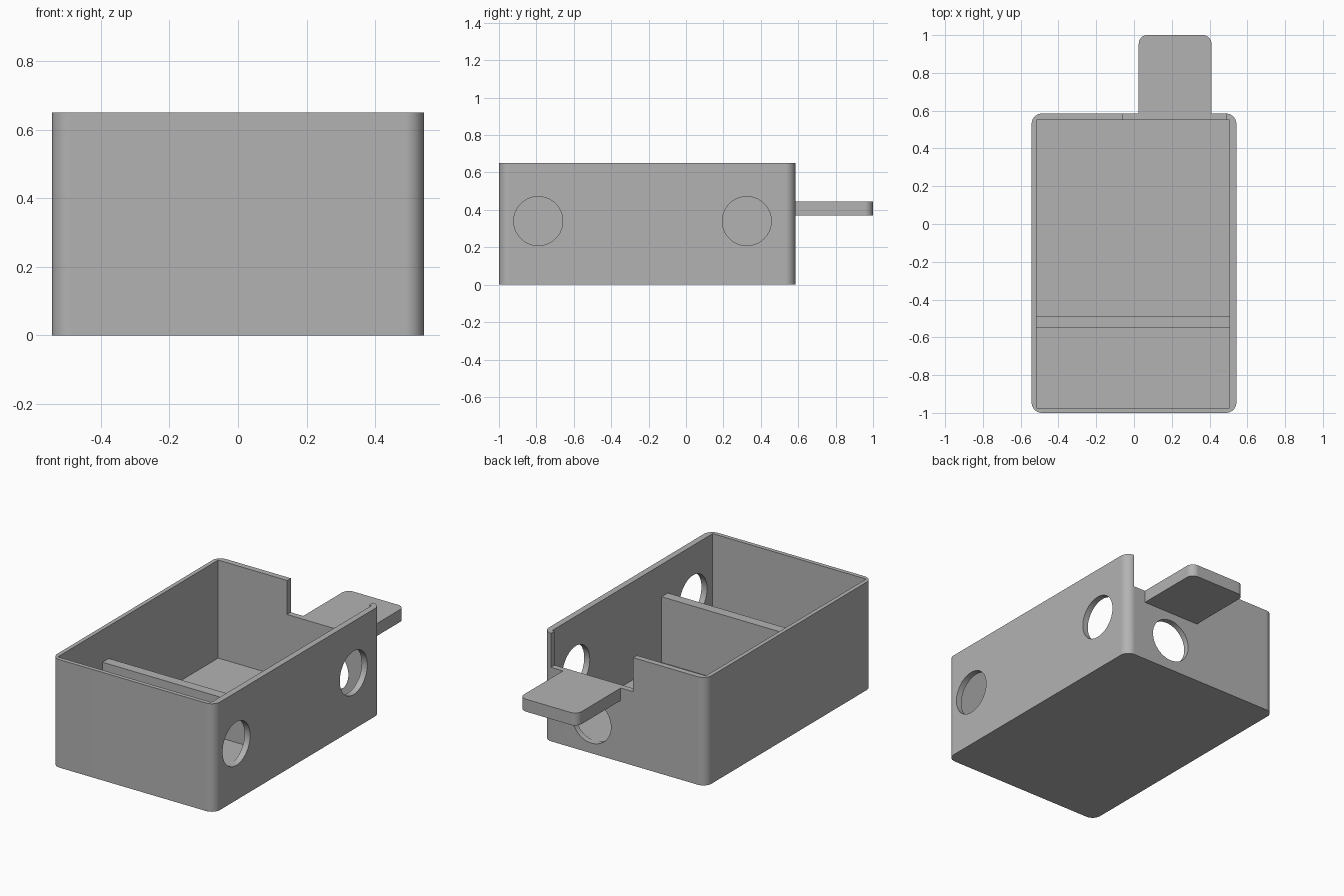
import bpy
import bmesh
import math
from mathutils import Matrix, Vector

if "Cube" in bpy.data.objects:
    bpy.data.objects.remove(bpy.data.objects["Cube"], do_unlink=True)

grey = bpy.data.materials.new("plain_grey")
grey.use_nodes = True
grey.diffuse_color = (0.45, 0.45, 0.45, 1)
grey.node_tree.nodes["Principled BSDF"].inputs["Base Color"].default_value = (0.45, 0.45, 0.45, 1)


def add_object(name, bm):
    bmesh.ops.recalc_face_normals(bm, faces=bm.faces)
    mesh = bpy.data.meshes.new(name)
    bm.to_mesh(mesh)
    bm.free()
    mesh.materials.append(grey)
    obj = bpy.data.objects.new(name, mesh)
    bpy.context.collection.objects.link(obj)
    return obj


def block(name, low, high, radius=0, rounded=lambda edge: True):
    """Box between two corners; chosen upright edges are rounded."""
    low, high = Vector(low), Vector(high)
    bm = bmesh.new()
    bmesh.ops.create_cube(bm, size=1)
    bmesh.ops.scale(bm, vec=high - low, verts=bm.verts)
    bmesh.ops.translate(bm, vec=(low + high) / 2, verts=bm.verts)
    if radius:
        upright = [e for e in bm.edges
                   if abs(e.verts[0].co.z - e.verts[1].co.z) > 0.01 and rounded(e)]
        bmesh.ops.bevel(bm, geom=upright, offset=radius, segments=10,
                        profile=0.5, affect='EDGES')
    return add_object(name, bm)


def rod(name, centre, radius, axis):
    """Short cylinder along the x or y axis."""
    turn = Matrix.Rotation(math.pi / 2, 4, 'Y' if axis == 'x' else 'X')
    bm = bmesh.new()
    bmesh.ops.create_cone(bm, cap_ends=True, segments=64, radius1=radius,
                          radius2=radius, depth=0.2,
                          matrix=Matrix.Translation(centre) @ turn)
    return add_object(name, bm)


def cut(target, cutter):
    cutter.hide_render = True
    mod = target.modifiers.new("cut", 'BOOLEAN')
    mod.operation = 'DIFFERENCE'
    mod.solver = 'EXACT'
    mod.object = cutter
    bpy.context.view_layer.objects.active = target
    bpy.ops.object.modifier_apply(modifier=mod.name)
    bpy.data.objects.remove(cutter, do_unlink=True)


# Case with rounded upright corners
case = block("case", (-0.542, -1, 0), (0.542, 0.585, 0.65), 0.055)

# Deep main compartment and shallower front one, leaving a low divider
cut(case, block("main_space", (-0.517, -0.49, 0.06), (0.505, 0.55, 0.9)))
cut(case, block("front_space", (-0.517, -0.975, 0.21), (0.505, -0.55, 0.9)))
cut(case, block("divider_gap", (-0.517, -0.6, 0.455), (0.505, -0.4, 0.9)))

# Notch in the back wall
cut(case, block("notch", (-0.058, 0.5, 0.445), (0.49, 0.7, 0.9)))

# Two side holes and one back hole
for y in (-0.79, 0.325):
    cut(case, rod("side_hole", (0.54, y, 0.34), 0.131, 'x'))
cut(case, rod("back_hole", (0.22, 0.57, 0.191), 0.13, 'y'))

# Tab on the back, rounded at its outer end
tab = block("back_tab", (0.025, 0.58, 0.37), (0.41, 1, 0.445), 0.045,
            lambda e: e.verts[0].co.y > 0.9)

# Smooth the rounded corners, keep the flat faces flat
for obj in (case, tab):
    bpy.ops.object.select_all(action='DESELECT')
    obj.select_set(True)
    bpy.context.view_layer.objects.active = obj
    bpy.ops.object.shade_smooth_by_angle(angle=math.radians(30))
    normals = obj.modifiers.new("flat_normals", 'WEIGHTED_NORMAL')
    normals.keep_sharp = True
